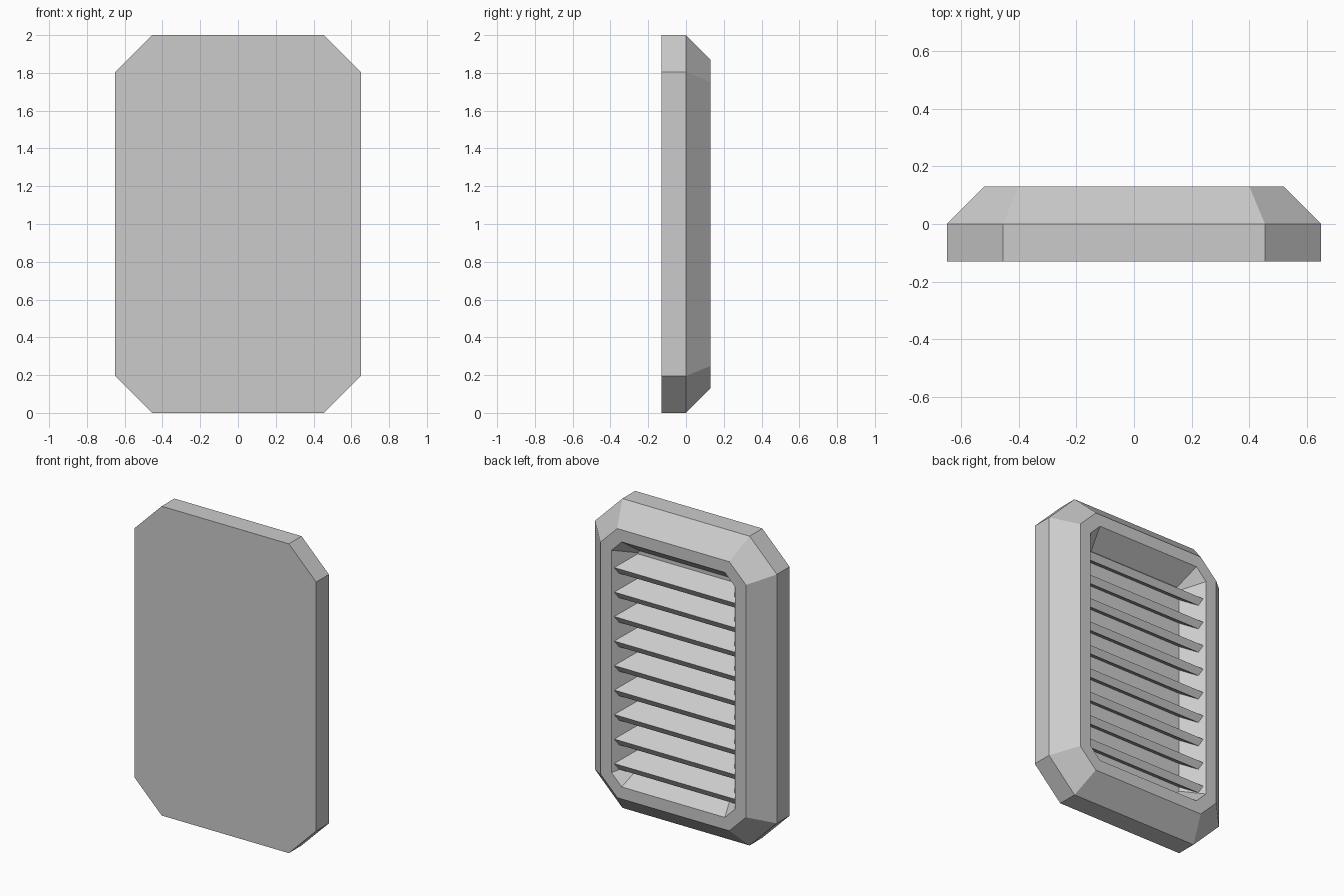
import bpy, bmesh, math
from mathutils import Matrix

if "Cube" in bpy.data.objects:
    bpy.data.objects.remove(bpy.data.objects["Cube"])

HALF_W, HEIGHT, CUT = 0.65, 2.0, 0.195


def octagon(bm, inset, y):
    """Ring of the chamfered rectangle, offset inwards by inset."""
    w = HALF_W - inset
    h = HEIGHT / 2 - inset
    c = CUT - inset * (2 - math.sqrt(2))
    pts = [(w - c, h), (w, h - c), (w, c - h), (w - c, -h),
           (c - w, -h), (-w, c - h), (-w, h - c), (c - w, h)]
    return [bm.verts.new((x, y, z + HEIGHT / 2)) for x, z in pts]


def finish(bm, name):
    bmesh.ops.recalc_face_normals(bm, faces=bm.faces)
    mesh = bpy.data.meshes.new(name)
    bm.to_mesh(mesh)
    bm.free()
    obj = bpy.data.objects.new(name, mesh)
    bpy.context.collection.objects.link(obj)
    return obj


# Housing: flat panel, straight side, bevel, rim, tapered recess
bm = bmesh.new()
profile = [(0, -0.13), (0, 0), (0.13, 0.13), (0.208, 0.13), (0.305, 0)]
rings = [octagon(bm, inset, y) for inset, y in profile]
for a, b in zip(rings, rings[1:]):
    for i in range(8):
        j = (i + 1) % 8
        bm.faces.new((a[i], a[j], b[j], b[i]))
bm.faces.new(rings[0])
bm.faces.new(rings[-1])
finish(bm, "vent_housing")

# Louvre slats: tilted boxes with ends buried in the recess walls
PITCH = (HEIGHT - 2 * 0.208) / 10
for i in range(1, 10):
    bm = bmesh.new()
    bmesh.ops.create_cube(bm, size=1, matrix=Matrix.Diagonal((0.884, 0.2, 0.048, 1)))
    slat = finish(bm, f"louvre_slat_{i}")
    slat.location = (0, 0.018, 0.208 + PITCH * i)
    slat.rotation_euler.x = math.radians(-30)
